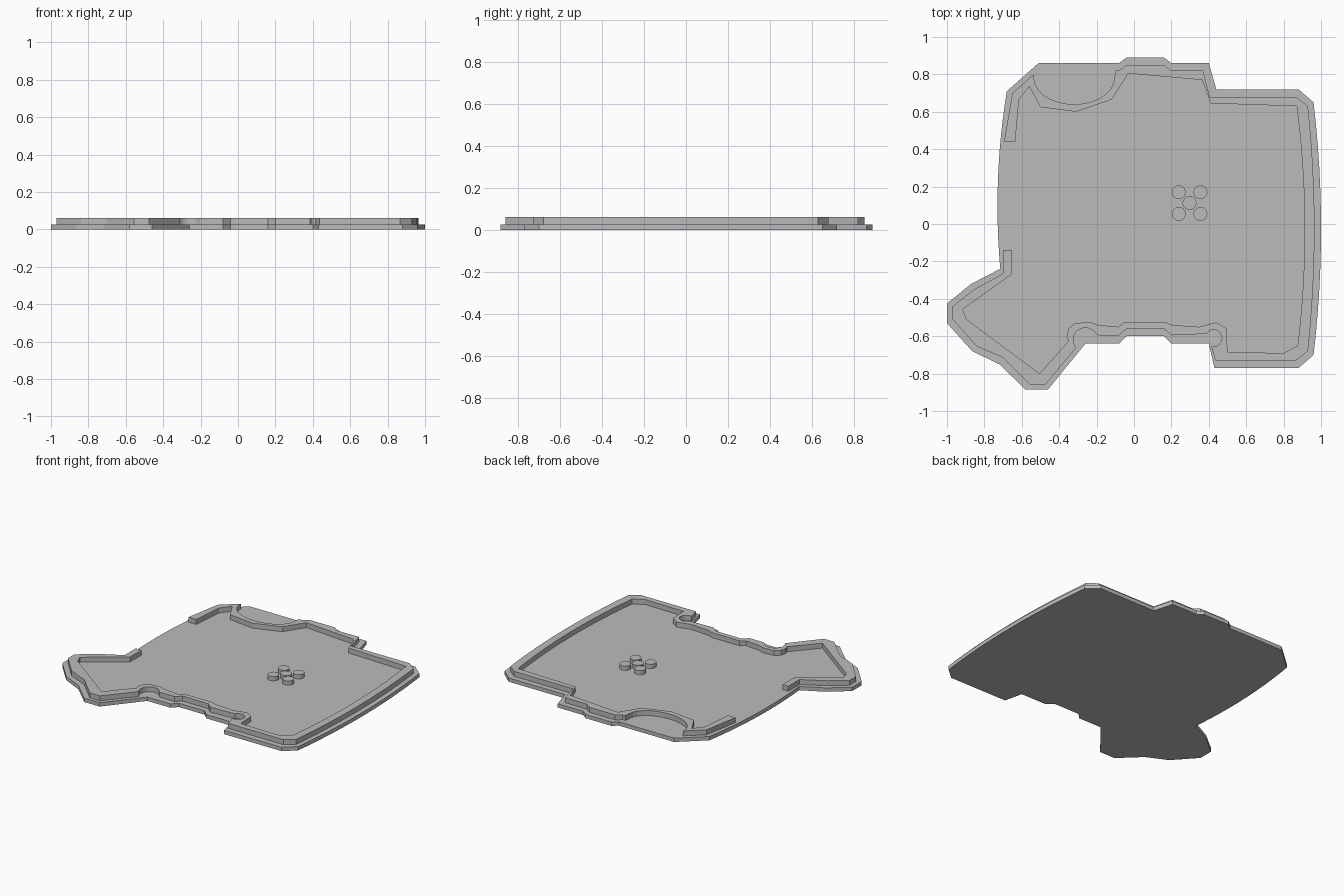
import bpy
import bmesh
import math
from mathutils import Vector

default_cube = bpy.data.objects.get("Cube")
if default_cube:
    bpy.data.objects.remove(default_cube, do_unlink=True)

UNIT = 0.01          # outlines are written in hundredths
PLATE_TOP = 0.027
RIM_TOP = 0.062
PEG_TOP = 0.057


def make_material(name, color):
    material = bpy.data.materials.new(name)
    material.use_nodes = True
    material.diffuse_color = color
    material.node_tree.nodes["Principled BSDF"].inputs["Base Color"].default_value = color
    return material


grey = make_material("plain grey", (0.5, 0.5, 0.5, 1.0))


def bow(start, end, sag, steps=12):
    """Shallow curve between two points, bulging to the left of travel."""
    a, b = Vector(start), Vector(end)
    side = Vector((a.y - b.y, b.x - a.x)).normalized()
    points = []
    for i in range(steps + 1):
        t = i / steps
        points.append(tuple(a.lerp(b, t) + side * sag * 4 * t * (1 - t)))
    return points


def arc(center, radius_x, radius_y, start, end, steps=14):
    """Elliptical arc, angles in degrees."""
    points = []
    for i in range(steps + 1):
        angle = math.radians(start + (end - start) * i / steps)
        points.append((center[0] + radius_x * math.cos(angle),
                       center[1] + radius_y * math.sin(angle)))
    return points


def extrude_outline(name, outline, bottom, top):
    """Turn a closed outline into a flat-sided slab."""
    bm = bmesh.new()
    verts = [bm.verts.new((x * UNIT, y * UNIT, bottom)) for x, y in outline]
    base = bm.faces.new(verts)
    result = bmesh.ops.extrude_face_region(bm, geom=[base], use_keep_orig=True)
    raised = [item for item in result["geom"] if isinstance(item, bmesh.types.BMVert)]
    bmesh.ops.translate(bm, verts=raised, vec=(0, 0, top - bottom))
    bmesh.ops.recalc_face_normals(bm, faces=bm.faces)
    mesh = bpy.data.meshes.new(name)
    bm.to_mesh(mesh)
    bm.free()
    mesh.materials.append(grey)
    obj = bpy.data.objects.new(name, mesh)
    bpy.context.collection.objects.link(obj)
    return obj


# Base plate, clockwise from the back right-hand corner
plate_outline = [
    (-51, 86), (-8, 86), (-4, 89), (16, 89), (20, 86), (40, 86), (44, 72), (88, 72),
    *bow((96, 65), (96, -70), 4),
    (88, -77), (43, -77), (40, -64), (20, -64), (16, -60), (-4, -60), (-8, -64),
    (-26, -64), (-46, -88.5), (-58, -88.5), (-72, -75), (-86.5, -68),
    (-100, -53), (-100, -42.5), (-87, -32),
    *bow((-71.5, -24), (-68, 71), 3),
]
extrude_outline("base_plate", plate_outline, 0, PLATE_TOP)

# Raised rim: outer wall with its scoop and two round notches
rim_outer = [
    (-69.5, 44), (-65, 70), (-53.5, 80),
    *arc((-32, 78), 21.5, 14, 180, 360),
    (-10, 82), (-8, 82), (-4, 85), (16, 85), (20, 82), (37, 82), (40.5, 68), (86.5, 68),
    *bow((93, 63), (93, -68), 3.5),
    (86.5, -73), (43.5, -73),
    *arc((42.5, -61), 4.5, 4.5, -105, 150),
    (20, -59.5), (16, -56), (-4, -56), (-8, -59.5), (-19, -59.5),
    *arc((-26, -62), 6.5, 6.5, 30, 220),
    (-47.5, -86), (-55.5, -86), (-70, -71.5), (-84, -65.5), (-97, -51),
    (-97, -44), (-85.5, -35), (-70, -26.5), (-70, -14),
]

# Inner wall of the rim, running back to the open side
rim_inner = [
    (-65.5, -14), (-65.5, -27), (-91.5, -45.5), (-89.5, -51), (-50.5, -80), (-35, -62.5),
    (-36, -60), (-35, -56), (-31.5, -53), (-23.5, -52.5), (-19, -54), (-8.5, -55),
    (-5, -52.5), (16.5, -52.5), (20.5, -54), (35, -55), (44, -52.5), (49.5, -56),
    (50, -68.5), (80, -69),
    *reversed(bow((87, 63), (87.5, -65), 4)),
    (41, 64.5), (36.5, 77), (-3, 80.5), (-12, 66.5), (-31, 60), (-50, 62.5),
    (-56, 73.5), (-61.5, 66.5), (-63.5, 44),
]
extrude_outline("raised_rim", rim_outer + rim_inner, PLATE_TOP, RIM_TOP)

# Five round pegs: one in the middle and four around it
peg_offsets = [(0, 0)] + [(sx, sy) for sx in (-1, 1) for sy in (-1, 1)]
peg_middle = Vector((0.297, 0.112))
peg_spread = 0.058
for index, offset in enumerate(peg_offsets):
    spot = peg_middle + Vector(offset) * peg_spread
    bpy.ops.mesh.primitive_cylinder_add(
        vertices=32, radius=0.037, depth=PEG_TOP - PLATE_TOP / 2,
        location=(spot.x, spot.y, (PEG_TOP + PLATE_TOP / 2) / 2))
    peg = bpy.context.object
    peg.name = f"peg_{index + 1}"
    peg.data.materials.append(grey)
    bpy.ops.object.shade_smooth_by_angle()
